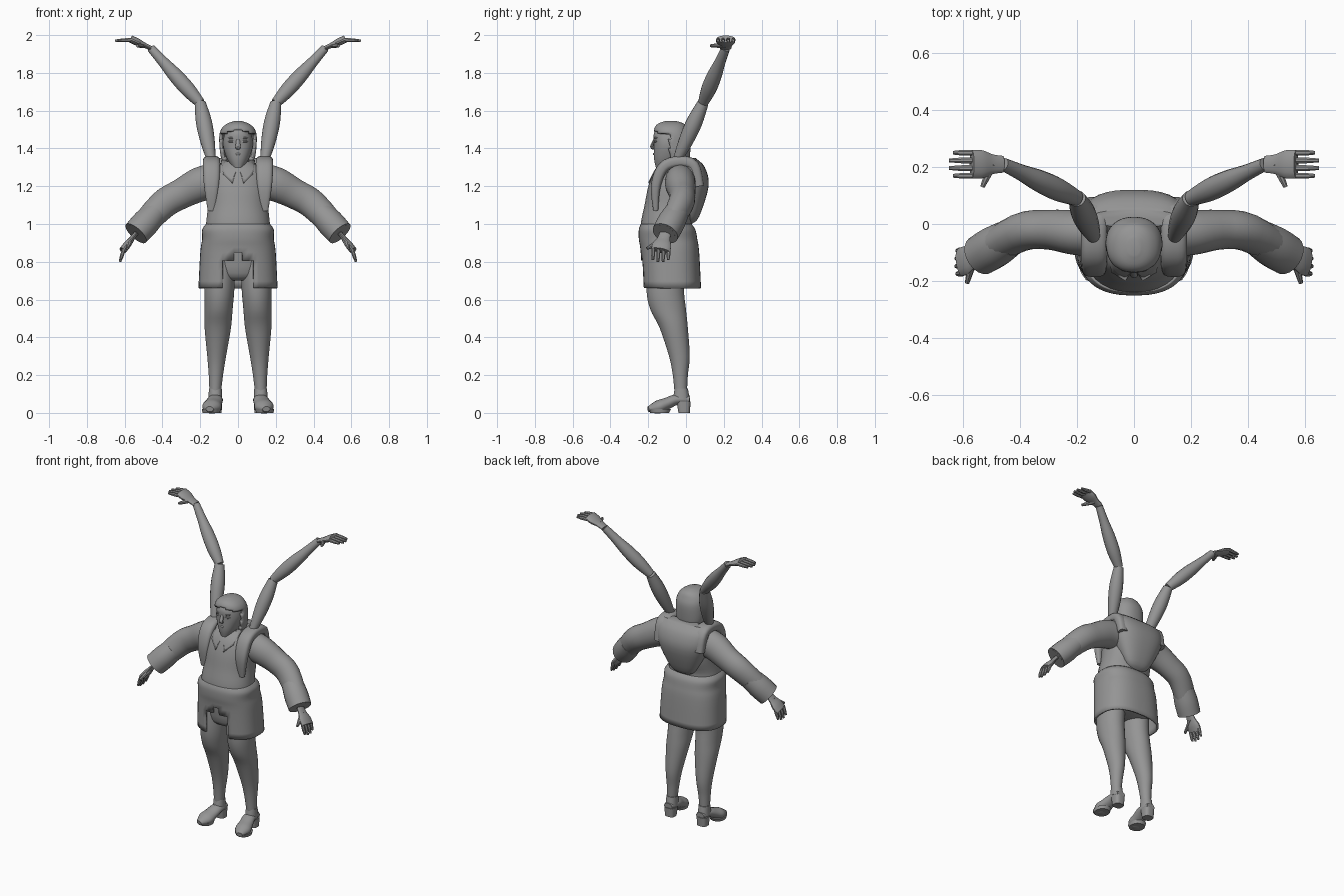
import bpy, bmesh, math
from mathutils import Vector

cube = bpy.data.objects.get("Cube")
if cube:
    bpy.data.objects.remove(cube, do_unlink=True)

grey = bpy.data.materials.new("plain grey")
grey.use_nodes = True
tone = (.3, .3, .3, 1)
grey.diffuse_color = tone
grey.node_tree.nodes["Principled BSDF"].inputs["Base Color"].default_value = tone

RIGHTWARD = Vector((1, 0, 0))
BACKWARD = Vector((0, 1, 0))


def finish(name, bm, thickness=0):
    """Turn a bmesh into a smooth-shaded, coloured object."""
    bmesh.ops.recalc_face_normals(bm, faces=bm.faces)
    mesh = bpy.data.meshes.new(name)
    bm.to_mesh(mesh)
    bm.free()
    mesh.materials.append(grey)
    obj = bpy.data.objects.new(name, mesh)
    bpy.context.collection.objects.link(obj)
    if thickness:
        shell = obj.modifiers.new("thickness", "SOLIDIFY")
        shell.thickness = thickness
        shell.offset = -1
    bpy.ops.object.select_all(action="DESELECT")
    obj.select_set(True)
    bpy.context.view_layer.objects.active = obj
    bpy.ops.object.shade_smooth_by_angle(angle=math.radians(40))


def spline(rows, steps=4):
    """Catmull-Rom interpolation through rows of equal length."""
    last = len(rows) - 1
    result = []
    for i in range(last):
        before, start, end, after = (rows[max(0, min(last, i + k))] for k in (-1, 0, 1, 2))
        for k in range(steps):
            t = k / steps
            result.append([q + t / 2 * (r - p + t * (2 * p - 5 * q + 4 * r - s + t * (3 * (q - r) + s - p)))
                           for p, q, r, s in zip(before, start, end, after)])
    return result + [list(rows[last])]


def oval(segments, power):
    """Unit superellipse outline."""
    for k in range(segments):
        angle = math.tau * (k + .5) / segments
        c, s = math.cos(angle), math.sin(angle)
        yield (math.copysign(abs(c) ** (2 / power), c), math.copysign(abs(s) ** (2 / power), s))


def skin(rings, caps=True):
    """Bridge equal rings of points into a surface."""
    bm = bmesh.new()
    loops = [[bm.verts.new(point) for point in ring] for ring in rings]
    for low, high in zip(loops, loops[1:]):
        for k in range(len(low)):
            following = (k + 1) % len(low)
            bm.faces.new((low[k], low[following], high[following], high[k]))
    if caps:
        bm.faces.new(loops[0])
        bm.faces.new(loops[-1])
    return bm


def loft(rows, segments=32, power=2.2, caps=True, centre=lambda z: 0):
    """Upright form from rows of (height, half width, front y, back y)."""
    return skin([[Vector((centre(z) + u * half, (front + back + v * (back - front)) / 2, z))
                  for u, v in oval(segments, power)]
                 for z, half, front, back in spline(rows)], caps)


def tube(points, radii, side=1, wide=BACKWARD, flat=1, segments=16, power=2):
    """Limb along a path; each radius lies along 'wide' and is scaled by 'flat' across it."""
    rows = spline([(*point, radius) for point, radius in zip(points, radii)])
    path = [Vector(row[:3]) for row in rows]
    rings = []
    for i, (here, row) in enumerate(zip(path, rows)):
        tangent = (path[min(i + 1, len(path) - 1)] - path[max(i - 1, 0)]).normalized()
        across = (wide - tangent * wide.dot(tangent)).normalized()
        depth = tangent.cross(across) * flat
        ring = [here + (across * u + depth * v) * row[3] for u, v in oval(segments, power)]
        rings.append([Vector((side * p.x, p.y, p.z)) for p in ring])
    return skin(rings)


def straight(start, end, count):
    """Evenly spaced points between two joints."""
    return [start.lerp(end, k / (count - 1)) for k in range(count)]


def cut(bm, rule):
    """Remove the faces whose centre meets a rule."""
    gone = [face for face in bm.faces if rule(face.calc_center_median())]
    bmesh.ops.delete(bm, geom=gone, context="FACES")
    return bm


def hand(label, side, wrist, knuckles, tips):
    """Flat palm with four fingers and a thumb."""
    palm = straight(wrist, knuckles, 4)
    finish(label + "palm", tube(palm, (.03, .035, .05, .05), side, flat=.4))
    for k in range(4):
        spread = BACKWARD * (k - 1.5) * .027
        base = palm[2].lerp(knuckles, .7) + spread
        end = tips + spread
        if k in (0, 3):
            end = end.lerp(base, .15)
        finish(f"{label}finger_{k + 1}", tube(straight(base, end, 3), (.011, .011, .007), side, segments=8))
    thumb_tip = palm[2] - Vector((0, .08, .02))
    finish(label + "thumb", tube(straight(palm[1], thumb_tip, 3), (.016, .013, .008), side, segments=8))


# Shirt body with the round belly
finish("torso", loft([(.9, .18, -.24, .06), (1, .17, -.24, .03), (1.1, .16, -.22, .06),
                      (1.2, .16, -.2, .06), (1.28, .14, -.17, .05), (1.33, .08, -.13, .02)]))

# Jacket skirt, open at the front centre, over the shorts
skirt = loft([(.66, .21, -.23, .08), (.85, .2, -.24, .07), (.92, .19, -.25, .06),
              (.97, .19, -.25, .05), (1, .17, -.24, .03)], segments=48, power=2.5, caps=False)
finish("jacket_skirt", cut(skirt, lambda c: c.y < 0 and abs(c.x) < .075 and c.z < .83 - abs(c.x) * .6),
       thickness=.012)
finish("shorts", loft([(.7, .1, -.16, .02), (.74, .16, -.2, .05), (.9, .17, -.22, .05)]))

# Vest back with its rounded lower edge
finish("vest_back", loft([(1, .03, 0, .03), (1.04, .09, -.02, .07), (1.2, .17, -.07, .12),
                          (1.3, .18, -.05, .1), (1.35, .15, -.01, .05)], power=2.5))

# Neck and head
finish("neck", loft([(1.2, .06, -.14, 0), (1.37, .06, -.13, 0)]))
finish("head", loft([(1.3, .03, -.16, -.08), (1.35, .06, -.17, -.02), (1.42, .08, -.17, 0),
                     (1.48, .07, -.17, 0), (1.52, .05, -.14, -.02)]))
finish("nose", tube([(0, -.16, 1.46), (0, -.18, 1.41), (0, -.16, 1.4)], (.007, .014, .01),
                    wide=RIGHTWARD, flat=.7, segments=10))
finish("mouth", tube([(-.02, -.16, 1.37), (0, -.17, 1.37), (.02, -.16, 1.37)], (.003, .006, .003)))

# Hair shell, open around the face
hair = loft([(1.3, .06, -.1, .01), (1.35, .09, -.12, .02), (1.45, .1, -.165, .025),
             (1.5, .09, -.17, .01), (1.53, .06, -.15, -.01), (1.545, .02, -.11, -.05)], segments=40)
finish("hair", cut(hair, lambda c: c.y < -.085 and c.z < 1.5 - abs(c.x) * .25), thickness=.02)

# Joints of the raised and lowered arms, on the left
arm_root = Vector((.14, -.05, 1.33))
elbow = Vector((.2, .09, 1.64))
raised_wrist = Vector((.46, .21, 1.93))
cuff_top = Vector((.44, -.05, 1.06))
cuff_end = Vector((.54, -.11, .95))

for side, label in ((1, "left_"), (-1, "right_")):
    # Collar flap
    bm = bmesh.new()
    flap = [(.01, -.17, 1.28), (.03, -.2, 1.22), (.08, -.17, 1.27), (.09, -.09, 1.34), (.06, -.09, 1.34)]
    bm.faces.new([bm.verts.new((side * x, y, z)) for x, y, z in flap])
    finish(label + "collar", bm, thickness=.01)

    # Vest strap arching over the shoulder
    strap = [(.14, -.16, 1.07), (.14, -.16, 1.2), (.14, -.12, 1.3), (.14, -.04, 1.33), (.14, .04, 1.31), (.14, .07, 1.2)]
    finish(label + "vest_strap", tube(strap, (.02, .04, .046, .046, .046, .04), side,
                                      wide=RIGHTWARD, flat=.65, power=3, segments=20))

    # Brow and eye
    for part, height in (("brow", 1.455), ("eye", 1.437)):
        ridge = [(.015, -.165, height), (.035, -.163, height), (.052, -.152, height)]
        finish(label + part, tube(ridge, (.003, .006, .003), side, segments=8))

    # Lowered sleeve, wide cuff and hand
    sleeve = [(.12, -.03, 1.23), (.2, -.03, 1.21), (.3, -.02, 1.16), (.4, -.03, 1.1), cuff_end]
    finish(label + "sleeve", tube(sleeve, (.08, .08, .07, .067, .055), side, flat=1.15, segments=24))
    finish(label + "cuff", tube(straight(cuff_top, cuff_end, 3), (.066, .074, .072), side, segments=20))
    hand(label + "lowered_", side, cuff_end, Vector((.61, -.135, .86)), Vector((.625, -.135, .8)))

    # Raised arm in two jointed sections, and hand
    finish(label + "raised_upper_arm", tube(straight(arm_root, elbow, 4), (.022, .038, .043, .03), side))
    finish(label + "raised_forearm", tube(straight(elbow, raised_wrist, 5), (.027, .04, .039, .029, .023), side))
    hand(label + "raised_", side, raised_wrist, Vector((.57, .21, 1.98)), Vector((.65, .21, 1.97)))

    # Leg with full calf and narrow ankle
    finish(label + "leg", loft([(.85, .08, -.2, 0), (.66, .08, -.21, -.01), (.55, .075, -.19, 0),
                                (.45, .07, -.14, .01), (.3, .05, -.09, .02), (.2, .038, -.07, .01),
                                (.1, .03, -.06, .005)],
                               power=2, centre=lambda z: side * (.125 - .04 * z)))

    # Shoe upper, ankle opening, heel and sole
    upper = [(.12, .02, .07), (.12, -.05, .07), (.13, -.1, .05), (.14, -.15, .03), (.15, -.2, .02)]
    finish(label + "shoe", tube(upper, (.03, .04, .045, .05, .02), side, wide=RIGHTWARD, flat=.7, segments=20))
    finish(label + "shoe_ankle", loft([(.07, .037, -.07, .02), (.13, .034, -.06, .01)],
                                      centre=lambda z: side * .12))
    finish(label + "shoe_heel", loft([(0, .033, -.04, .02), (.06, .037, -.05, .025)],
                                     power=3, centre=lambda z: side * .12))
    finish(label + "shoe_sole", loft([(0, .046, -.19, -.09), (.02, .05, -.2, -.08)],
                                     centre=lambda z: side * .142))
